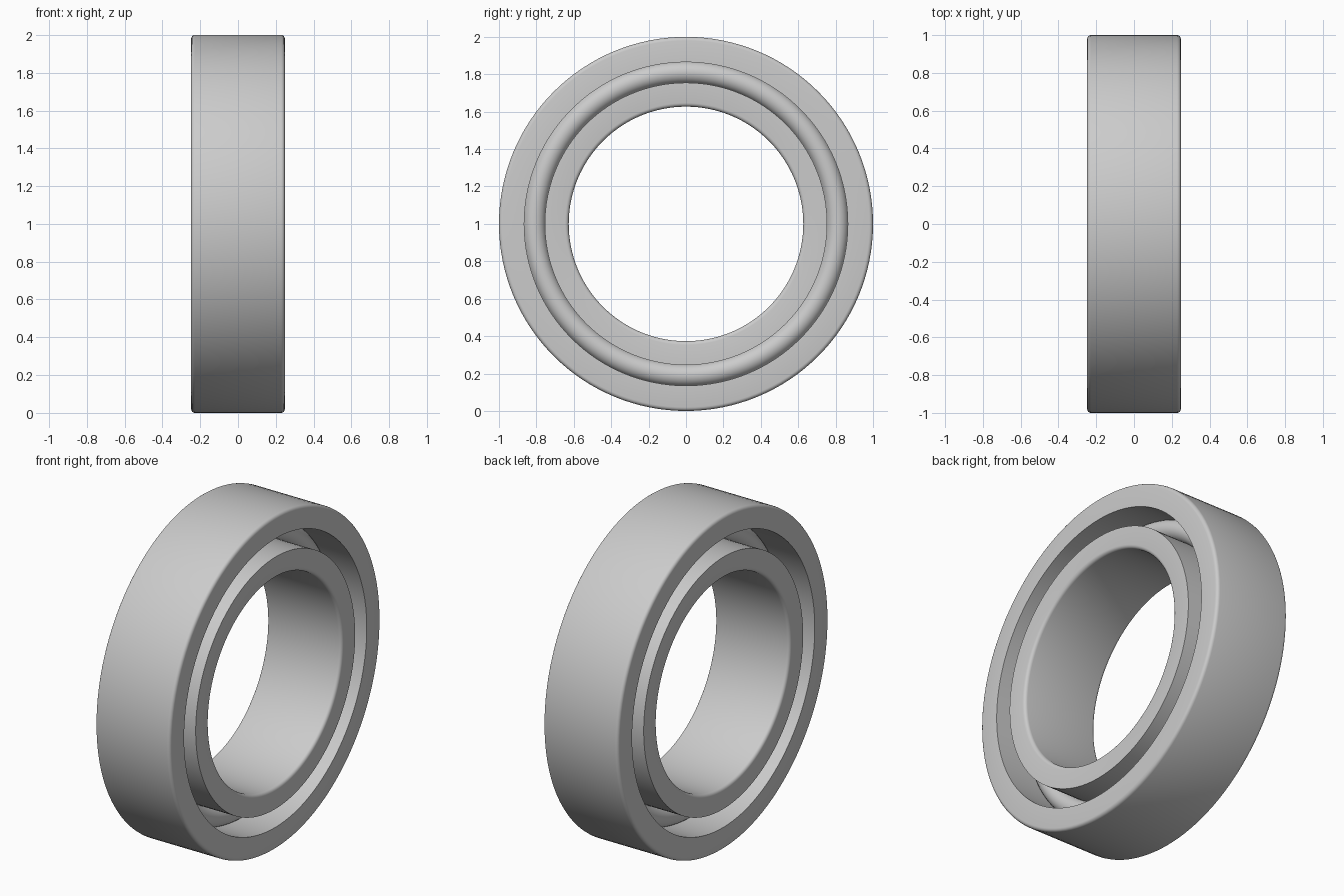
import bpy, bmesh
from math import sin, cos, pi, radians

if "Cube" in bpy.data.objects:
    bpy.data.objects.remove(bpy.data.objects["Cube"])

SEG = 128      # steps around the axle
HALF = 0.248   # half width of the rings
ROUND = 0.02   # rounded edge radius


def lathe(name, profile):
    """Spin a closed (x, radius) profile around the x axis, centred at z = 1."""
    bm = bmesh.new()
    loops = []
    for i in range(SEG):
        a = 2 * pi * i / SEG
        loops.append([bm.verts.new((x, r * sin(a), r * cos(a))) for x, r in profile])
    n = len(profile)
    for i in range(SEG):
        p, q = loops[i], loops[(i + 1) % SEG]
        for j in range(n):
            k = (j + 1) % n
            bm.faces.new((p[j], p[k], q[k], q[j]))
    bmesh.ops.recalc_face_normals(bm, faces=bm.faces)
    mesh = bpy.data.meshes.new(name)
    bm.to_mesh(mesh)
    bm.free()
    obj = bpy.data.objects.new(name, mesh)
    obj.location.z = 1
    bpy.context.collection.objects.link(obj)
    bpy.ops.object.select_all(action='DESELECT')
    obj.select_set(True)
    bpy.context.view_layer.objects.active = obj
    bpy.ops.object.shade_smooth_by_angle(angle=radians(35))
    return obj


def ring_profile(sharp_r, round_r):
    """Rectangular section with sharp corners at sharp_r, rounded at round_r."""
    s = 1 if round_r > sharp_r else -1
    arc = [(HALF - ROUND + ROUND * cos(t), round_r - s * ROUND * (1 - sin(t)))
           for t in (pi / 2 * i / 4 for i in range(5))]
    return ([(-HALF, sharp_r), (HALF, sharp_r)] + arc
            + [(-x, r) for x, r in reversed(arc)])


# Outer and inner races
lathe("outer_race", ring_profile(0.865, 1.0))
lathe("inner_race", ring_profile(0.755, 0.627))

# Round rolling ring seated between the races
lathe("rolling_ring", [(0.06 * cos(2 * pi * i / 32), 0.81 + 0.06 * sin(2 * pi * i / 32))
                       for i in range(32)])
